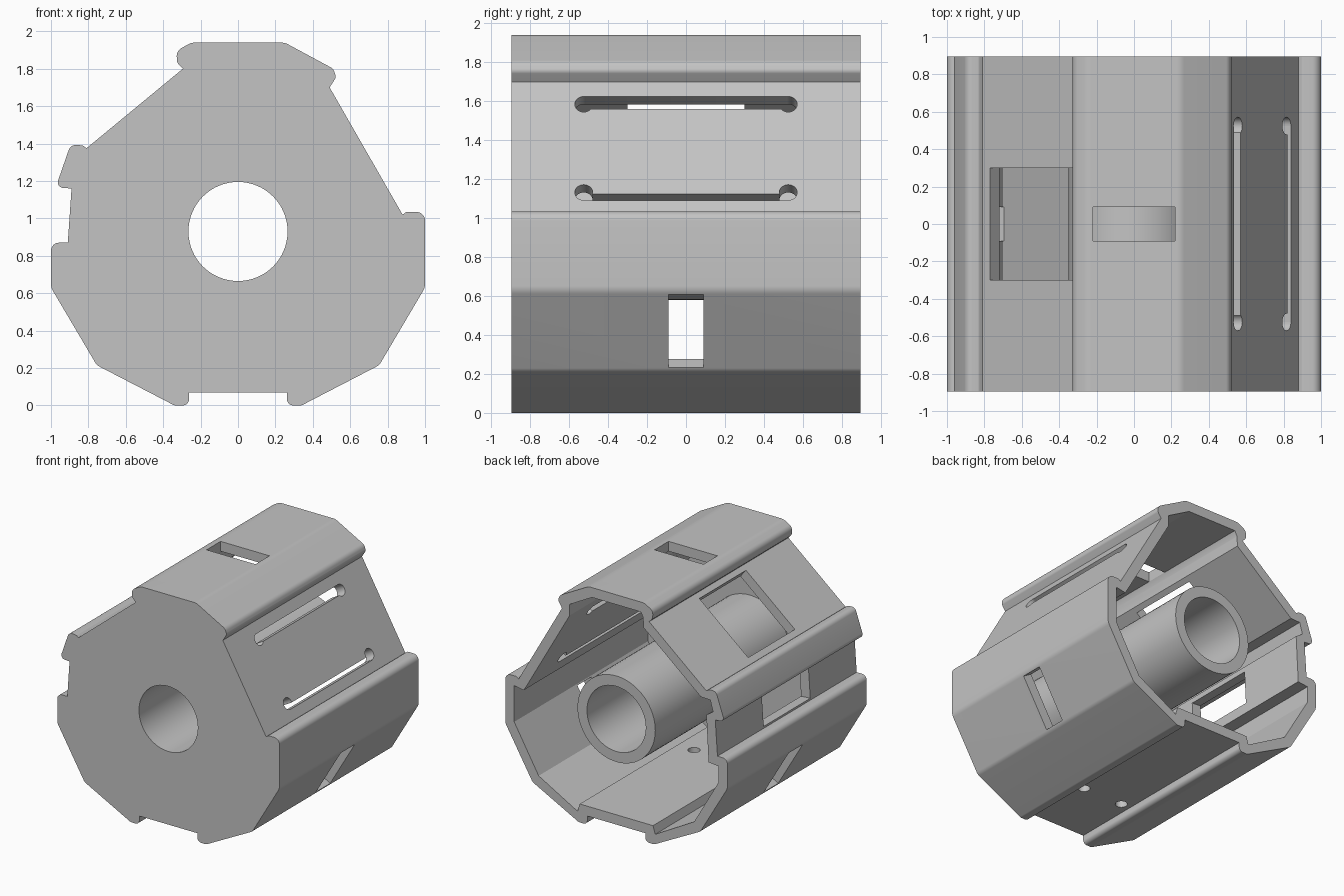
import bpy, bmesh
from math import tan
from mathutils import Vector, Matrix

cube = bpy.data.objects.get("Cube")
if cube:
    bpy.data.objects.remove(cube, do_unlink=True)

DEPTH = 0.895        # half length along y
AXIS_Z = 0.93        # height of the bore axis

grey = bpy.data.materials.new("light grey")
grey.use_nodes = True
grey.diffuse_color = (0.55, 0.55, 0.55, 1)
grey.node_tree.nodes["Principled BSDF"].inputs["Base Color"].default_value = grey.diffuse_color


def add_object(name, bm):
    bmesh.ops.recalc_face_normals(bm, faces=bm.faces)
    mesh = bpy.data.meshes.new(name)
    bm.to_mesh(mesh)
    bm.free()
    mesh.materials.append(grey)
    obj = bpy.data.objects.new(name, mesh)
    bpy.context.collection.objects.link(obj)
    return obj


def fillet(corners, steps=8):
    """Round the corners of a closed outline given as (x, z, radius)."""
    points = []
    for i, (x, z, r) in enumerate(corners):
        p = Vector((x, z))
        if not r:
            points.append(p)
            continue
        to_prev = Vector(corners[i - 1][:2]) - p
        to_next = Vector(corners[(i + 1) % len(corners)][:2]) - p
        turn = (-to_prev).angle(to_next)
        cut = min(r * tan(turn / 2), 0.48 * to_prev.length, 0.48 * to_next.length)
        a, b = p + to_prev.normalized() * cut, p + to_next.normalized() * cut
        # circular arc as a rational quadratic curve
        w = abs(Vector((1, tan(turn / 2))).normalized().x)
        for k in range(steps + 1):
            t = k / steps
            ca, cp, cb = (1 - t) ** 2, 2 * w * t * (1 - t), t * t
            points.append((a * ca + p * cp + b * cb) / (ca + cp + cb))
    return points


def prism(name, outline, y0, y1):
    bm = bmesh.new()
    face = bm.faces.new([bm.verts.new((x, y0, z)) for x, z in outline])
    grown = bmesh.ops.extrude_face_region(bm, geom=[face])
    moved = [v for v in grown["geom"] if isinstance(v, bmesh.types.BMVert)]
    bmesh.ops.translate(bm, verts=moved, vec=(0, y1 - y0, 0))
    return add_object(name, bm)


def cylinder(name, radius, length, matrix, sides=32):
    bm = bmesh.new()
    bmesh.ops.create_cone(bm, cap_ends=True, segments=sides, radius1=radius,
                          radius2=radius, depth=length, matrix=matrix)
    return add_object(name, bm)


def wall_frame(a, b, y=0):
    """Frame on a wall: first axis from a to b, second y, third the normal."""
    a, b = Vector((a[0], y, a[1])), Vector((b[0], y, b[1]))
    u, v = (b - a).normalized(), Vector((0, 1, 0))
    rot = Matrix((u, v, u.cross(v))).transposed().to_4x4()
    return Matrix.Translation((a + b) / 2) @ rot, (b - a).length


def wall_box(a, b, half_width, depth=0.3):
    frame, length = wall_frame(a, b)
    bm = bmesh.new()
    bmesh.ops.create_cube(bm, size=1, matrix=frame @ Matrix.Diagonal((length, 2 * half_width, depth, 1)))
    return add_object("cutter", bm)


def combine(target, tool, operation):
    mod = target.modifiers.new("combine", "BOOLEAN")
    mod.object, mod.operation, mod.solver = tool, operation, "EXACT"
    bpy.context.view_layer.objects.active = target
    bpy.ops.object.modifier_apply(modifier=mod.name)
    bpy.data.objects.remove(tool, do_unlink=True)


# Outer shell with rounded ribs along the corners
lower_right = [(1, 0.63, .08), (0.755, 0.215, .06), (0.34, 0, .04), (0.262, 0, .05), (0.262, 0.07, 0)]
lower_left = [(-x, z, r) for x, z, r in reversed(lower_right)]
outer = [(-0.25, 1.94, .08), (0.25, 1.94, .08), (0.51, 1.80, .05), (0.525, 1.755, .03),
         (0.49, 1.70, 0), (0.88, 1.02, 0), (0.90, 1.035, .02), (1, 1.035, .075)]
outer += lower_right + lower_left
outer += [(-1, 0.87, .07), (-0.91, 0.87, 0), (-0.89, 1.16, 0), (-0.975, 1.165, .055),
          (-0.895, 1.395, .06), (-0.83, 1.39, .02), (-0.81, 1.375, 0),
          (-0.295, 1.80, 0), (-0.325, 1.83, .04), (-0.33, 1.895, .05)]
housing = prism("housing", fillet(outer), -DEPTH, DEPTH)

# Cavity, open at the back
inner_low = [(0.92, 0.66), (0.70, 0.28), (0.35, 0.085), (0.33, 0.15)]
inner = [(-0.22, 1.86), (0.22, 1.86), (0.42, 1.75), (0.42, 1.66), (0.81, 0.98), (0.835, 0.94), (0.92, 0.955)]
inner += inner_low + [(-x, z) for x, z in reversed(inner_low)]
inner += [(-0.92, 0.79), (-0.83, 0.80), (-0.81, 1.18), (-0.87, 1.22), (-0.845, 1.31),
          (-0.76, 1.313), (-0.245, 1.738), (-0.24, 1.82)]
combine(housing, prism("cavity", inner, -DEPTH + 0.07, DEPTH + 0.1), "DIFFERENCE")

# Centre tube and its bore
along_y, _ = wall_frame((0, AXIS_Z), (1, AXIS_Z))
to_y = Matrix.Translation((0, 0, AXIS_Z)) @ Matrix.Rotation(1.5707963, 4, "X")
tube_length = 2 * DEPTH - 0.03
combine(housing, cylinder("tube", 0.35, tube_length, Matrix.Translation((0, 0.015, 0)) @ to_y, 64), "UNION")
combine(housing, cylinder("bore", 0.265, 2.5, to_y, 64), "DIFFERENCE")

# Slots in the top and both lower walls, windows in the two left walls
cutters = [wall_box((-0.22, 1.94), (0.22, 1.94), 0.09),
           wall_box((-0.77, 1.408), (-0.33, 1.771), 0.3),
           wall_box((-0.909, 0.885), (-0.891, 1.145), 0.3)]
for side in (-1, 1):
    cutters.append(wall_box((side * 0.985, 0.61), (side * 0.765, 0.235), 0.09))


# Long slots with round ends in the sloped right wall
def on_slope(z):
    return 0.49 + (1.70 - z) * 0.5735, z


for low, high, end in ((1.56, 1.624, 1.585), (1.091, 1.125, 1.132)):
    cutters.append(wall_box(on_slope(low), on_slope(high), 0.525))
    for y in (-0.525, 0.525):
        frame, _ = wall_frame(on_slope(end - 0.1), on_slope(end + 0.1), y)
        cutters.append(cylinder("cutter", 0.046, 0.3, frame))

# Screw holes in the floor
for x in (-0.18, 0.18):
    cutters.append(cylinder("cutter", 0.045, 0.4, Matrix.Translation((x, -0.36, 0.1))))

for cutter in cutters:
    combine(housing, cutter, "DIFFERENCE")

# Smooth curved faces, keep the edges sharp
bpy.ops.object.select_all(action="DESELECT")
housing.select_set(True)
bpy.context.view_layer.objects.active = housing
bpy.ops.object.shade_smooth_by_angle(angle=0.45)
